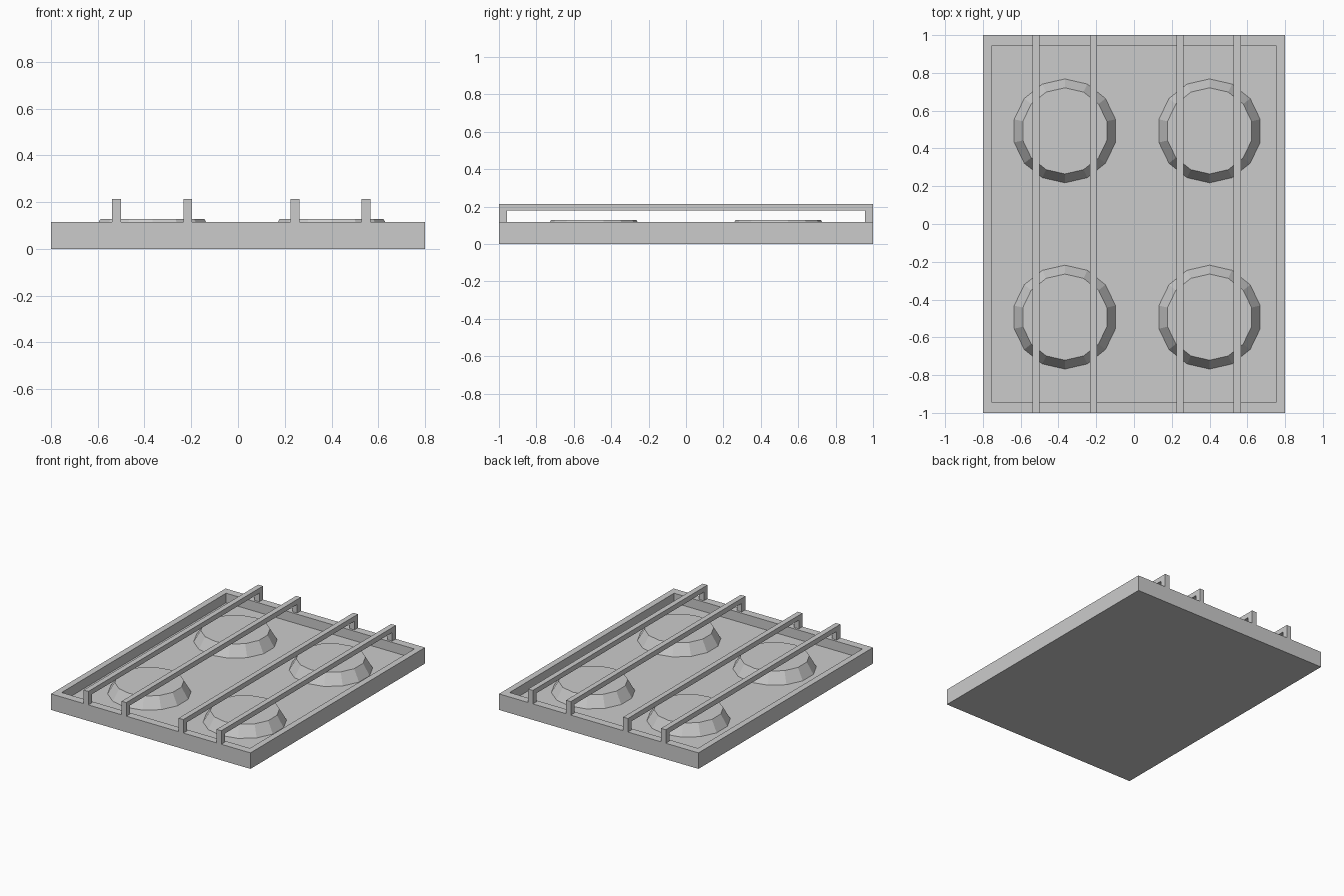
import bpy, bmesh
from mathutils import Matrix, Vector

if "Cube" in bpy.data.objects:
    bpy.data.objects.remove(bpy.data.objects["Cube"])

RIM_Z, FLOOR_Z = 0.116, 0.047
BURNER_TOP, GRATE_TOP = 0.128, 0.214


def finish(name, bm):
    bmesh.ops.recalc_face_normals(bm, faces=bm.faces)
    mesh = bpy.data.meshes.new(name)
    bm.to_mesh(mesh)
    bm.free()
    obj = bpy.data.objects.new(name, mesh)
    bpy.context.collection.objects.link(obj)
    return obj


# Tray: slab whose top is inset and sunk to leave a raised rim
bm = bmesh.new()
bmesh.ops.create_cube(bm, size=1, matrix=Matrix.Translation((0, 0, RIM_Z / 2))
                      @ Matrix.Diagonal((1.6, 2.0, RIM_Z, 1)))
top = max(bm.faces, key=lambda f: f.calc_center_median().z)
inner = bmesh.ops.extrude_discrete_faces(bm, faces=[top])["faces"][0]
bmesh.ops.delete(bm, geom=[], context="FACES")
bm.free()

bm = bmesh.new()


def ring(hx, hy, z):
    return [bm.verts.new((sx * hx, sy * hy, z))
            for sx, sy in ((-1, -1), (1, -1), (1, 1), (-1, 1))]


rings = [ring(0.8, 1.0, 0), ring(0.8, 1.0, RIM_Z),
         ring(0.755, 0.942, RIM_Z), ring(0.755, 0.942, FLOOR_Z)]
for a, b in zip(rings, rings[1:]):
    for i in range(4):
        j = (i + 1) % 4
        bm.faces.new((a[i], a[j], b[j], b[i]))
bm.faces.new(rings[0][::-1])
bm.faces.new(rings[-1])
finish("hob_tray", bm)

# Burners: low 14-sided tapered discs
for i, x in enumerate((-0.366, 0.4)):
    for j, y in enumerate((-0.493, 0.493)):
        bpy.ops.mesh.primitive_cone_add(
            vertices=14, radius1=0.275, radius2=0.228, depth=BURNER_TOP - FLOOR_Z,
            location=(x, y, (BURNER_TOP + FLOOR_Z) / 2))
        bpy.context.object.name = f"burner_{i}_{j}"

# Pan supports: flat bridge profile extruded across the bar width
profile = [(-1, RIM_Z), (-0.958, RIM_Z), (-0.958, 0.178), (0.958, 0.178),
           (0.958, RIM_Z), (1, RIM_Z), (1, GRATE_TOP), (-1, GRATE_TOP)]
for i, x in enumerate((-0.519, -0.215, 0.243, 0.547)):
    bm = bmesh.new()
    face = bm.faces.new([bm.verts.new((x - 0.019, y, z)) for y, z in profile])
    ext = bmesh.ops.extrude_face_region(bm, geom=[face], use_keep_orig=True)["geom"]
    bmesh.ops.translate(bm, vec=Vector((0.038, 0, 0)),
                        verts=[g for g in ext if isinstance(g, bmesh.types.BMVert)])
    finish(f"pan_support_{i}", bm)
